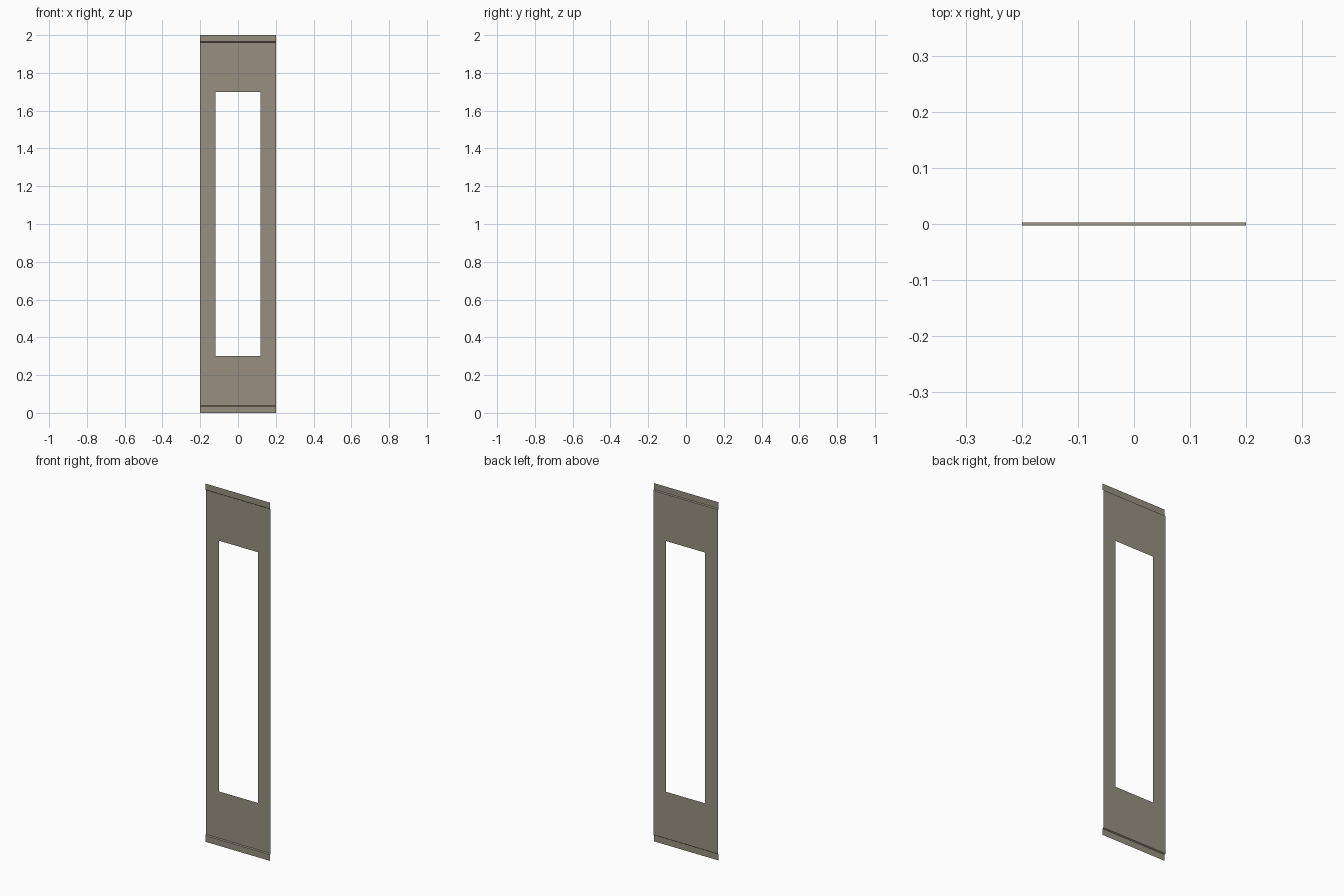
import bpy, bmesh

if "Cube" in bpy.data.objects:
    bpy.data.objects.remove(bpy.data.objects["Cube"])

STEP = 0.003                          # half depth of the folded step
LIP_TOP, PANEL_LOW = 0.035, 0.039     # the step slopes slightly between these heights
xs = [-0.2, -0.12, 0.12, 0.2]

# Folded sheet profile (y, z): lower half, mirrored for the upper half
lower = [(-STEP, 0.0), (-STEP, LIP_TOP), (STEP, PANEL_LOW), (STEP, 0.3)]
profile = lower + [(y, 2.0 - z) for y, z in reversed(lower)]

# Sweep the profile across x, leaving the window opening empty
bm = bmesh.new()
rows = [[bm.verts.new((x, y, z)) for x in xs] for y, z in profile]
for j in range(len(rows) - 1):
    for i in range(len(xs) - 1):
        if i == 1 and j == 3:
            continue
        bm.faces.new((rows[j][i], rows[j][i + 1], rows[j + 1][i + 1], rows[j + 1][i]))

mesh = bpy.data.meshes.new("window_panel")
bm.to_mesh(mesh)
bm.free()
panel = bpy.data.objects.new("window_panel", mesh)
bpy.context.collection.objects.link(panel)

# Dark warm grey finish
mat = bpy.data.materials.new("warm_grey")
mat.diffuse_color = (0.31, 0.28, 0.22, 1.0)
mat.use_nodes = True
mat.node_tree.nodes["Principled BSDF"].inputs["Base Color"].default_value = mat.diffuse_color
mesh.materials.append(mat)
